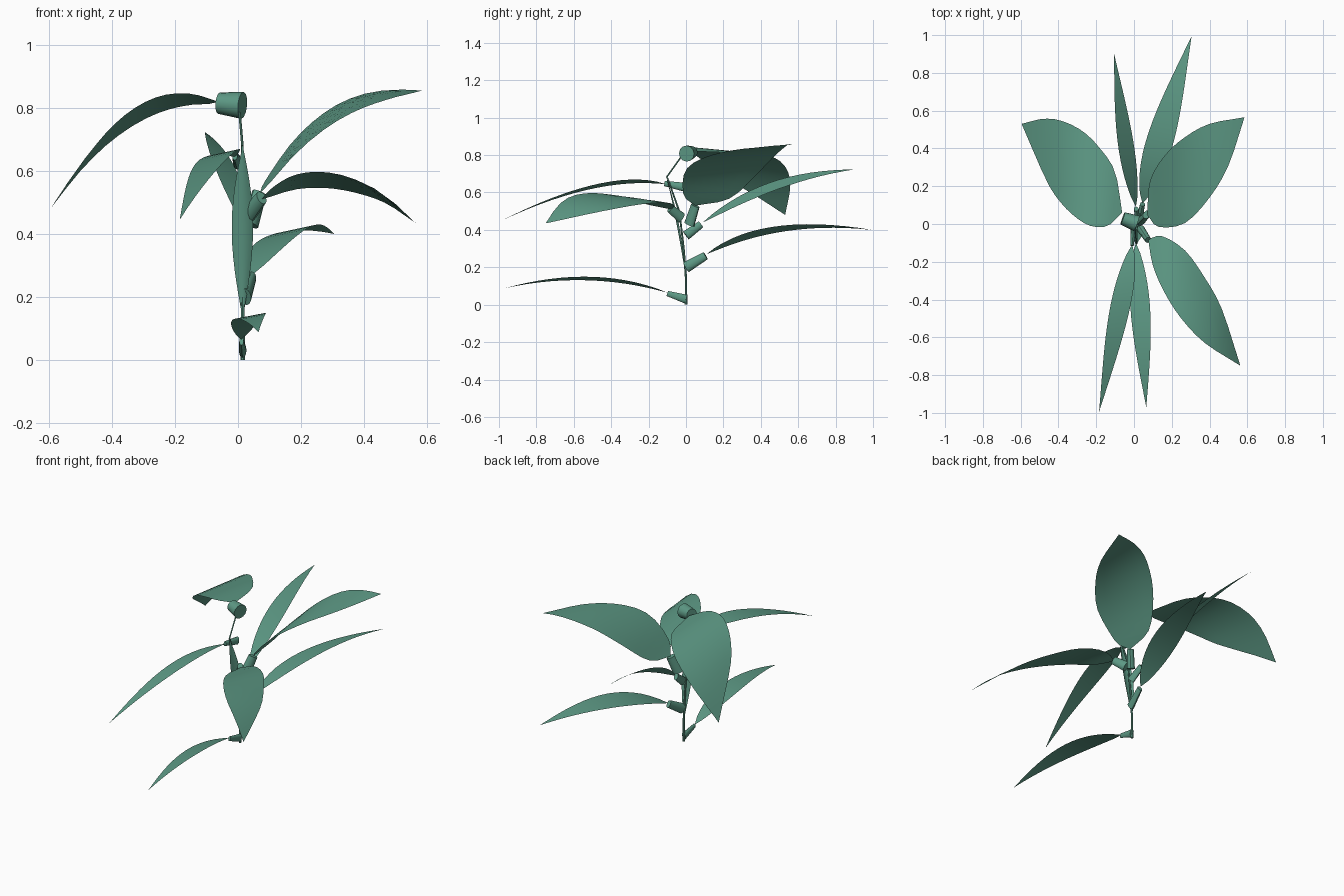
import bpy, bmesh, math
from mathutils import Vector

if "Cube" in bpy.data.objects:
    bpy.data.objects.remove(bpy.data.objects["Cube"])

green = bpy.data.materials.new("leaf green")
green.diffuse_color = (0.11, 0.32, 0.235, 1)
green.use_nodes = True
green.node_tree.nodes["Principled BSDF"].inputs["Base Color"].default_value = green.diffuse_color


def finish(bm, name):
    bmesh.ops.recalc_face_normals(bm, faces=bm.faces)
    mesh = bpy.data.meshes.new(name)
    bm.to_mesh(mesh)
    bm.free()
    mesh.materials.append(green)
    ob = bpy.data.objects.new(name, mesh)
    bpy.context.collection.objects.link(ob)
    bpy.context.view_layer.objects.active = ob
    ob.select_set(True)
    bpy.ops.object.shade_smooth_by_angle(angle=math.radians(40))
    ob.select_set(False)


def sheet(name, point, rows=15, cols=6):
    """Grid surface from point(t along the leaf, s across from -1 to 1)."""
    bm = bmesh.new()
    grid = [[bm.verts.new(point(i / rows, 2 * j / cols - 1)) for j in range(cols + 1)]
            for i in range(rows + 1)]
    for a, b in zip(grid, grid[1:]):
        for j in range(cols):
            bm.faces.new((a[j], a[j + 1], b[j + 1], b[j]))
    bmesh.ops.remove_doubles(bm, verts=bm.verts, dist=1e-5)
    finish(bm, name)


def leaf(name, base, mid, tip, half, skew=0.78, arch=0.0):
    """Slim blade through base, mid and tip; half is its half-width vector."""
    base, mid, tip, half = map(Vector, (base, mid, tip, half))
    ctrl = 2 * mid - (base + tip) / 2
    normal = (tip - base).cross(half).normalized()
    if normal.z < 0:
        normal.negate()

    def point(t, s):
        c = base * (1 - t) ** 2 + ctrl * 2 * t * (1 - t) + tip * t * t
        w = max(math.sin(math.pi * t ** skew), 0.0)
        return c + half * (s * w) + normal * (arch * w * (1 - s * s))
    sheet(name, point)


def along(pts, t):
    """Smooth curve through evenly spaced points."""
    n = len(pts) - 1
    i = min(int(t * n), n - 1)
    f = t * n - i
    p1, p2 = Vector(pts[i]), Vector(pts[i + 1])
    p0 = Vector(pts[i - 1]) if i else 2 * p1 - p2
    p3 = Vector(pts[i + 2]) if i + 2 <= n else 2 * p2 - p1
    return (2 * p1 + (p2 - p0) * f + (2 * p0 - 5 * p1 + 4 * p2 - p3) * f * f
            + (3 * p1 - p0 - 3 * p2 + p3) * f ** 3) / 2


def broad_leaf(name, left, right, heights, tilt):
    """Broad blade between two plan outlines, bent to a height curve along x."""
    x0, x1 = left[0][0], left[-1][0]
    curve = [(h, 0) for h in heights]

    def point(t, s):
        p = along(left, t).lerp(along(right, t), (s + 1) / 2)
        u = min(max((p.x - x0) / (x1 - x0), 0), 1)
        return (p.x, p.y, along(curve, u).x + math.sin(math.pi * t) * tilt * s)
    sheet(name, point)


def tube(name, points, radii, sides=12, flat=1.0):
    """Capped tube following the points; flat narrows it sideways."""
    pts = [Vector(p) for p in points]
    bm = bmesh.new()
    rings = []
    for i, p in enumerate(pts):
        d = (pts[min(i + 1, len(pts) - 1)] - pts[max(i - 1, 0)]).normalized()
        u = d.cross(Vector((0.01, 0.02, 1))).normalized()
        v = d.cross(u)
        rings.append([bm.verts.new(p + radii[i] * (u * flat * math.cos(a) + v * math.sin(a)))
                      for a in (2 * math.pi * k / sides for k in range(sides))])
    for a, b in zip(rings, rings[1:]):
        for k in range(sides):
            n = (k + 1) % sides
            bm.faces.new((a[k], a[n], b[n], b[k]))
    bm.faces.new(rings[0])
    bm.faces.new(rings[-1])
    finish(bm, name)


# Broad leaves: two plan outlines, heights from base to tip
broad_leaf("top_left_leaf",
           [(-.063, .06), (-.10, .275), (-.18, .40), (-.27, .49), (-.38, .545), (-.48, .557), (-.595, .53)],
           [(-.063, .06), (-.14, -.01), (-.23, -.01), (-.31, .037), (-.39, .116), (-.465, .233), (-.595, .53)],
           [.82, .83, .815, .772, .702, .603, .48], .027)
broad_leaf("top_right_leaf",
           [(.07, .05), (.085, .23), (.165, .365), (.27, .46), (.40, .53), (.585, .565)],
           [(.07, .05), (.13, -.015), (.27, .005), (.40, .14), (.50, .31), (.585, .565)],
           [.53, .665, .76, .82, .848, .855], -.028)
broad_leaf("front_right_leaf",
           [(.075, -.08), (.10, -.22), (.16, -.36), (.25, -.50), (.375, -.63), (.563, -.75)],
           [(.075, -.08), (.15, -.065), (.27, -.14), (.375, -.285), (.465, -.45), (.563, -.75)],
           [.51, .558, .572, .558, .515, .435], -.027)

# Slim leaves: base, middle, tip, half-width vector
slim = {
    "front_upper": ((-.01, -.11, .645), (-.085, -.5, .63), (-.185, -.995, .445), (-.055, -.01, -.012)),
    "back_narrow": ((.01, .09, .44), (-.05, .47, .635), (-.105, .9, .723), (.042, 0, -.026)),
    "back_lower": ((.045, .11, .27), (.155, .5, .405), (.305, .995, .4), (.07, -.015, .015)),
    "front_lower": ((.01, -.1, .065), (.038, -.52, .14), (.065, -.97, .088), (.052, 0, .01)),
}
for name, (b, m, t, h) in slim.items():
    leaf(name + "_leaf", b, m, t, h)

# Upright young leaf along the stem
leaf("young_leaf", (.015, 0, .13), (.014, -.036, .42), (.015, -.105, .68), (.034, 0, 0),
     skew=1.0, arch=-0.012)

# Leaf stalks: start, end, start radius, end radius, sideways narrowing
stalks = {
    "top_left": ((.014, .003, .808), (-.06, .03, .815), .043, .034, 1),
    "top_right": ((.038, .018, .43), (.068, .05, .53), .032, .027, .7),
    "front_right": ((.035, -.025, .465), (.075, -.085, .515), .03, .024, .7),
    "front_upper": ((-.002, -.005, .628), (-.01, -.115, .648), .024, .014, .6),
    "back_narrow": ((.022, .0, .37), (.012, .08, .43), .026, .02, .6),
    "back_lower": ((.024, .0, .2), (.045, .105, .262), .03, .022, .6),
    "front_lower": ((.015, .0, .03), (.011, -.1, .06), .024, .014, .5),
}
for name, (a, b, ra, rb, flat) in stalks.items():
    tube(name + "_stalk", (a, b), (ra, rb), flat=flat)

# Thin main stem and the wiry neck to the top stalk
tube("stem", [(.015, 0, 0), (.015, 0, .14), (.015, -.012, .3), (.014, -.036, .5), (.014, -.1, .68)],
     [.008, .006, .005, .005, .004], 8)
tube("stem_neck", [(.014, -.105, .68), (.005, -.03, .785)], [.004, .004], 8)
